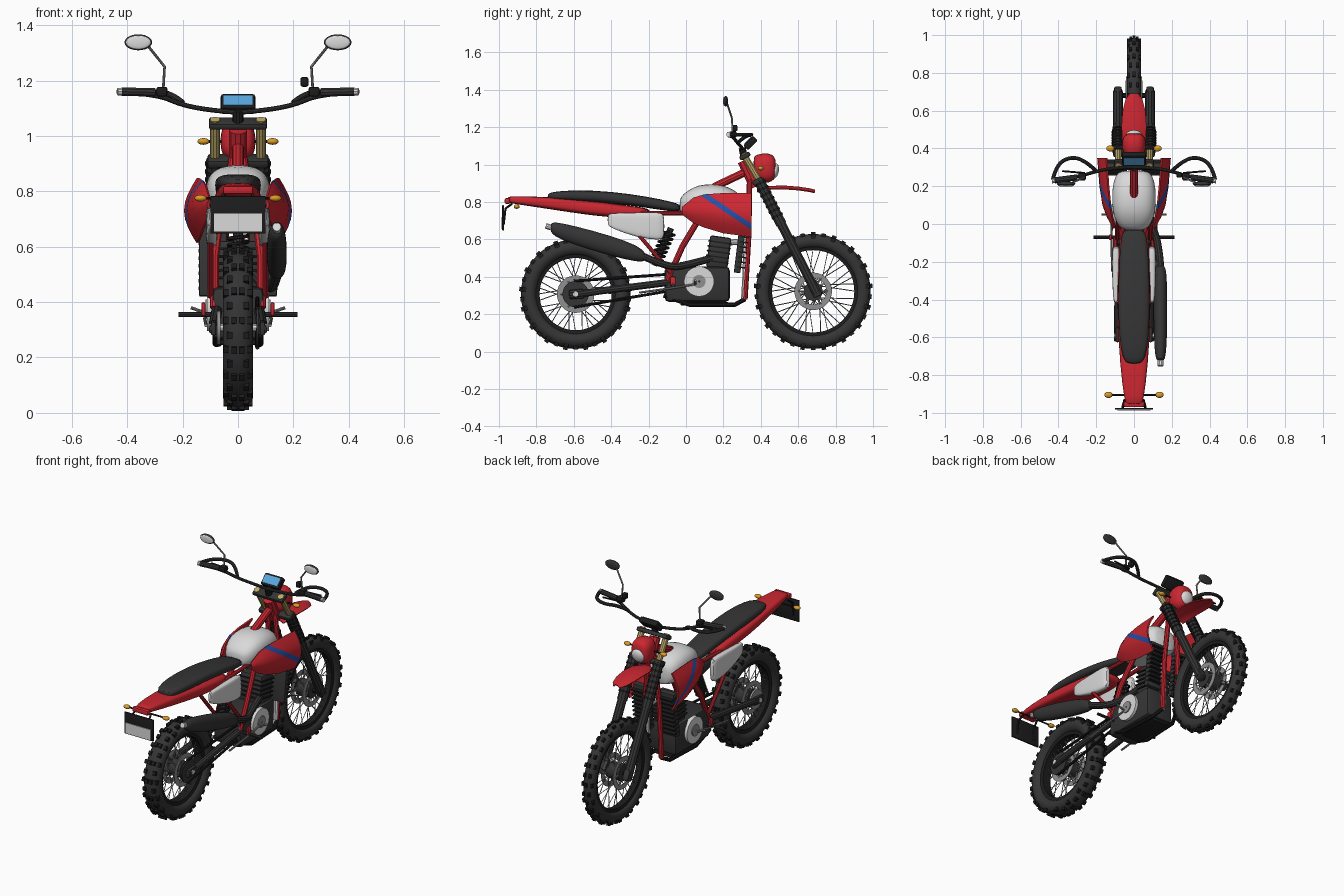
import bpy, bmesh, math
from math import sin, cos, pi, radians
from mathutils import Matrix, Vector

cube = bpy.data.objects.get("Cube")
if cube:
    bpy.data.objects.remove(cube)


def material(name, r, g, b):
    m = bpy.data.materials.new(name)
    m.use_nodes = True
    m.diffuse_color = (r, g, b, 1)
    m.node_tree.nodes["Principled BSDF"].inputs["Base Color"].default_value = (r, g, b, 1)
    return m


red = material("red plastic", .6, .02, .03)
dark = material("dark grey", .035, .035, .035)
black = material("black", .012, .012, .012)
white = material("light grey", .7, .7, .7)
metal = material("metal grey", .28, .28, .28)
gold = material("gold fork", .52, .4, .14)
amber = material("amber", .7, .33, .02)
blue = material("stripe blue", .02, .08, .4)
screen = material("screen blue", .1, .38, .72)
made = []


def finish(name, bm, *mats):
    me = bpy.data.meshes.new(name)
    bmesh.ops.recalc_face_normals(bm, faces=bm.faces)
    bm.to_mesh(me)
    bm.free()
    ob = bpy.data.objects.new(name, me)
    bpy.context.collection.objects.link(ob)
    for m in mats:
        me.materials.append(m)
    made.append(ob)
    return ob


def box(name, loc, size, mat, tilt=0, bevel=.008):
    bm = bmesh.new()
    bmesh.ops.create_cube(bm, size=1, matrix=Matrix.Translation(loc) @ Matrix.Rotation(radians(tilt), 4, 'X') @ Matrix.Diagonal((*size, 1)))
    ob = finish(name, bm, mat)
    if bevel:
        mod = ob.modifiers.new("bevel", 'BEVEL')
        mod.width, mod.segments = bevel, 2
    return ob


def ball(name, loc, size, mat, tilt=0):
    bm = bmesh.new()
    bmesh.ops.create_uvsphere(bm, u_segments=20, v_segments=12, radius=1, matrix=Matrix.Translation(loc) @ Matrix.Rotation(radians(tilt), 4, 'X') @ Matrix.Diagonal((*size, 1)))
    return finish(name, bm, mat)


def tubes(name, paths, r, mat, smooth=False, cyclic=False):
    """Round bars along one or more paths."""
    cu = bpy.data.curves.new(name, 'CURVE')
    cu.dimensions, cu.bevel_depth, cu.use_fill_caps = '3D', r, True
    cu.bevel_resolution = 0 if r < .004 else 3
    for path in paths:
        sp = cu.splines.new('NURBS' if smooth else 'POLY')
        sp.points.add(len(path) - 1)
        for p, co in zip(sp.points, path):
            p.co = (*co, 1)
        sp.use_cyclic_u = cyclic
        if smooth:
            sp.use_endpoint_u, sp.order_u, sp.resolution_u = True, 3, 6
    cu.materials.append(mat)
    ob = bpy.data.objects.new(name, cu)
    bpy.context.collection.objects.link(ob)
    made.append(ob)
    return ob


def loft(name, sections, mat, power=2.5, x=0):
    """Skin of superellipse sections (y, z, half width, half height)."""
    bm, n, rings = bmesh.new(), 20, []
    for y, z, w, h in sections:
        ring = []
        for k in range(n):
            c, s = cos(2 * pi * k / n), sin(2 * pi * k / n)
            ring.append(bm.verts.new((x + w * math.copysign(abs(c) ** (2 / power), c), y, z + h * math.copysign(abs(s) ** (2 / power), s))))
        rings.append(ring)
    for a, b in zip(rings, rings[1:]):
        for k in range(n):
            bm.faces.new((a[k], a[(k + 1) % n], b[(k + 1) % n], b[k]))
    bm.faces.new(rings[0])
    bm.faces.new(rings[-1])
    ob = finish(name, bm, mat)
    ob.modifiers.new("smooth", 'SUBSURF').levels = 1
    return ob


def lathe(name, profile, y, z, mat, x=0):
    """Closed (x, radius) profile spun about a wheel axle."""
    bm, n = bmesh.new(), 48
    rings = [[bm.verts.new((x + px, y + r * cos(2 * pi * k / n), z + r * sin(2 * pi * k / n))) for px, r in profile] for k in range(n)]
    m = len(profile)
    for k in range(n):
        a, b = rings[k], rings[(k + 1) % n]
        for j in range(m):
            bm.faces.new((a[j], a[(j + 1) % m], b[(j + 1) % m], b[j]))
    return finish(name, bm, mat)


def disc(name, x, y, z, r, t, mat, hole=.004):
    return lathe(name, [(-t, hole), (-t, r), (t, r), (t, hole)], y, z, mat, x)


# Wheels: tyre with knobs, rim, spokes, hub and brake disc
def wheel(name, y, z, outer, inner, w, rows):
    mid, h = (outer + inner) / 2, (outer - inner) / 2
    lathe(name + "_tyre", [(w * cos(a), mid + h * sin(a)) for a in (2 * pi * k / 16 for k in range(16))], y, z, dark)
    lathe(name + "_rim", [(-w * .6, inner + .012), (-w * .5, inner - .01), (w * .5, inner - .01), (w * .6, inner + .012)], y, z, black)
    bm = bmesh.new()
    count = 34
    for k in range(count):
        for x in rows[k % 2]:
            r = mid + h * math.sqrt(1 - (x / w) ** 2)
            bmesh.ops.create_cube(bm, size=1, matrix=Matrix.Translation((x, y, z)) @ Matrix.Rotation(2 * pi * k / count, 4, 'X') @ Matrix.Translation((0, 0, r)) @ Matrix.Diagonal((w * .36, .024, .022, 1)))
    finish(name + "_knobs", bm, black)
    spokes = []
    for k in range(36):
        a, s = 2 * pi * k / 36, (-1, 1)[k % 2]
        b = a + (.7 if k % 4 < 2 else -.7)
        spokes.append([(s * .035, y + .045 * cos(b), z + .045 * sin(b)), (0, y + inner * cos(a), z + inner * sin(a))])
    tubes(name + "_spokes", spokes, .0025, metal)
    disc(name + "_hub", 0, y, z, .05, .045, dark)
    for s in (-1, 1):
        disc(name + "_brake_disc", s * .04, y, z, .1, .002, metal, .07)
        for k in range(6):
            a = k * pi / 3
            tubes(name + "_disc_arm", [[(s * .04, y, z), (s * .04, y + .08 * cos(a), z + .08 * sin(a))]], .005, metal)


wheel("rear_wheel", -.59, .307, .293, .203, .055, [(-.043, -.014, .014, .043), (-.03, .03)])
wheel("front_wheel", .68, .322, .307, .23, .038, [(-.03, 0, .03), (-.017, .017)])
tubes("rear_axle", [[(-.105, -.59, .307), (.105, -.59, .307)]], .014, white)
tubes("front_axle", [[(-.1, .68, .322), (.1, .68, .322)]], .014, black)
disc("rear_sprocket", .07, -.59, .307, .07, .004, dark)
disc("rear_drum_cover", -.07, -.59, .307, .06, .006, metal)
tubes("chain", [[(.07, -.6, .377), (.07, .0, .42)], [(.07, -.6, .237), (.07, .0, .34)]], .008, black)

# Engine block, cylinder and round covers
box("engine_case", (0, .06, .36), (.19, .35, .19), dark, 0, .025)
box("cylinder", (0, .175, .53), (.15, .115, .17), dark, -8, .012)
for k in range(5):
    box("cylinder_fin", (0, .165 + k * .004, .48 + k * .026), (.165, .125, .008), black, -8, 0)
box("bash_plate", (0, .1, .255), (.13, .26, .02), black)
tubes("header_pipe", [[(.045, .22, .58), (.045, .31, .6), (.045, .325, .5), (.045, .31, .28)]], .017, white, True)

# Paired parts on both sides
STRIPE = Vector((0, .547, .837))
COLUMNS = [(-.02, .735, .77, .10, .108), (.04, .69, .82, .115, .14), (.1, .665, .838, .125, .162),
           (.2, .635, .845, .135, .178), (.35, .615, .845, .145, .19)]


def shroud(s):
    bm, rows, grid = bmesh.new(), 8, []
    for y, lo, hi, edge, mid in COLUMNS:
        grid.append([bm.verts.new((s * (edge + (mid - edge) * sin(pi * v / rows)), y, lo + (hi - lo) * v / rows)) for v in range(rows + 1)])
    for a, b in zip(grid, grid[1:]):
        for v in range(rows):
            bm.faces.new((a[v], b[v], b[v + 1], a[v + 1]))
    for d in (.739, .765):
        bmesh.ops.bisect_plane(bm, geom=bm.verts[:] + bm.edges[:] + bm.faces[:], plane_co=STRIPE * d, plane_no=STRIPE)
    for f in bm.faces:
        f.material_index = int(abs(f.calc_center_median().dot(STRIPE) - .752) < .013)
    ob = finish("tank_shroud", bm, red, blue)
    mod = ob.modifiers.new("thickness", 'SOLIDIFY')
    mod.thickness, mod.offset = .01, 0


for s in (-1, 1):
    shroud(s)
    disc("engine_cover", s * .1, .07, .375, .08, .012, white)
    disc("engine_cover_hub", s * .112, .07, .375, .035, .006, metal)
    box("radiator", (s * .09, .29, .56), (.1, .035, .28), dark, -7, .005)
    for k in range(9):
        box("radiator_fin", (s * .09, .295 + k * .003, .45 + k * .027), (.104, .045, .008), black, -7, 0)
    # frame
    tubes("down_tube", [[(s * .02, .34, .92), (s * .05, .335, .62), (s * .05, .315, .28)]], .015, red)
    tubes("lower_cradle", [[(s * .05, .315, .28), (s * .07, .26, .25), (s * .08, .02, .25), (s * .08, -.12, .3)]], .012, black)
    tubes("seat_post", [[(s * .06, .1, .76), (s * .085, -.02, .56), (s * .085, -.1, .38)]], .016, red)
    tubes("rear_stay", [[(s * .1, -.3, .68), (s * .1, -.08, .42)]], .011, red)
    tubes("subframe_rail", [[(s * .06, .05, .74), (s * .075, -.35, .74), (s * .05, -.75, .78)]], .012, red)
    # swingarm and pegs
    tubes("swingarm", [[(s * .085, -.62, .3), (s * .085, -.45, .325), (s * .075, -.05, .375)]], .02, dark)
    box("axle_plate", (s * .088, -.585, .307), (.02, .08, .05), dark, 5)
    tubes("foot_peg", [[(s * .09, -.07, .355), (s * .215, -.07, .355)]], .009, dark)
    box("peg_bracket", (s * .125, -.07, .375), (.015, .03, .05), red)
    tubes("foot_lever", [[(s * .115, .05, .36), (s * .12, -.07, .34), (s * .115, -.25, .315)], [(s * .115, .05, .36), (s * .17, .05, .38)]], .006, metal)
    # side panel
    loft("side_panel", [(-.42, .705, .008, .03), (-.4, .70, .016, .04), (-.26, .675, .022, .068),
                        (-.135, .67, .022, .075), (-.115, .67, .012, .065)], white, 4, s * .095)
    # fork
    tubes("fork_lower", [[(s * .085, .7, .31), (s * .085, .5, .7)]], .026, dark)
    tubes("fork_boot", [[(s * .085, .51, .68), (s * .085, .39, .915)]], .03, dark)
    for k in range(7):
        p = Vector((s * .085, .49 - k * .015, .72 + k * .029))
        tubes("boot_ring", [[p, p + Vector((0, -.006, .012))]], .034, black)
    tubes("fork_upper", [[(s * .083, .39, .915), (s * .083, .305, 1.06)]], .018, gold)
    box("fork_foot", (s * .085, .695, .322), (.04, .05, .06), dark, 25)
    # bar, grip, hand guard, mirror
    tubes("handlebar", [[(0, .3, 1.085), (s * .08, .3, 1.09), (s * .2, .28, 1.11), (s * .29, .25, 1.15), (s * .43, .23, 1.16)]], .009, dark, True)
    tubes("grip", [[(s * .3, .247, 1.157), (s * .42, .231, 1.16)]], .016, dark)
    tubes("bar_end", [[(s * .42, .231, 1.16), (s * .435, .229, 1.16)]], .014, white)
    tubes("hand_guard", [[(s * .43, .235, 1.16), (s * .41, .32, 1.16), (s * .32, .36, 1.16), (s * .24, .32, 1.155), (s * .2, .28, 1.12)]], .01, dark, True)
    tubes("lever", [[(s * .26, .27, 1.155), (s * .38, .28, 1.155)]], .005, black)
    box("switch_block", (s * .275, .25, 1.16), (.04, .04, .035), black)
    tubes("mirror_stalk", [[(s * .27, .25, 1.17), (s * .265, .245, 1.25), (s * .325, .22, 1.325)]], .005, metal)
    ball("mirror_shell", (s * .36, .213, 1.338), (.05, .012, .029), dark)
    ball("mirror_glass", (s * .36, .203, 1.338), (.044, .005, .024), white)
    # indicators
    for n, y, z, x in (("front", .4, .98, .125), ("rear", -.905, .775, .135)):
        tubes(n + "_indicator_stem", [[(s * .03, y, z), (s * x, y, z)]], .005, black)
        ball(n + "_indicator", (s * x, y, z), (.022, .016, .012), amber)
box("brake_reservoir", (.24, .26, 1.195), (.03, .03, .035), black)

# Frame spine, steering head, clamps
tubes("backbone", [[(0, .34, .97), (0, .16, .885), (0, -.02, .74)]], .022, red)
tubes("steering_head", [[(0, .305, 1.02), (0, .37, .88)]], .032, red)
box("top_clamp", (0, .315, 1.045), (.21, .06, .025), dark, 28)
box("lower_clamp", (0, .385, .91), (.22, .06, .03), dark, 28)
tubes("bar_clamp", [[(0, .31, 1.04), (0, .3, 1.09)]], .02, black)
box("instrument_case", (0, .345, 1.115), (.125, .035, .075), black, -45)
box("instrument_screen", (0, .3315, 1.1285), (.105, .004, .05), screen, -45, 0)

# Rear shock with spring
low, high = Vector((0, -.17, .46)), Vector((0, -.08, .66))
tubes("shock_body", [[low, high]], .018, dark)
coil = [low.lerp(high, .1 + .8 * k / 84) + Vector((.034 * cos(k * pi / 6), .034 * sin(k * pi / 6), 0)) for k in range(85)]
tubes("shock_spring", [coil], .007, black)

# Tank, seat, tail
loft("fuel_tank", [(-.035, .78, .04, .03), (-.02, .785, .08, .055), (.04, .80, .108, .082), (.1, .805, .117, .092),
                   (.19, .80, .117, .095), (.26, .785, .1, .08), (.285, .78, .07, .06)], white)
loft("seat", [(-.74, .83, .03, .012), (-.72, .832, .06, .022), (-.6, .835, .08, .03), (-.4, .825, .085, .032),
              (-.2, .798, .08, .03), (-.08, .775, .07, .027), (-.025, .765, .06, .02)], dark, 3)
loft("tail_fairing", [(-.955, .812, .04, .012), (-.94, .812, .05, .02), (-.75, .797, .075, .032), (-.5, .765, .088, .04),
                      (-.3, .745, .088, .035), (-.18, .74, .08, .025)], red, 3.5)
box("tail_light", (0, -.955, .805), (.11, .03, .03), red)
tubes("plate_bracket", [[(s * .05, -.93, .79), (s * .06, -.965, .765), (s * .06, -.975, .68)] for s in (-1, 1)], .006, black)
box("plate_holder", (0, -.978, .715), (.2, .01, .135), black, 0, .003)
box("number_plate", (0, -.985, .687), (.175, .005, .065), white, 0, 0)

# Exhaust on one side
loft("muffler", [(-.725, .663, .018, .022), (-.705, .655, .028, .04), (-.6, .622, .036, .052), (-.4, .565, .037, .055),
                 (-.25, .52, .034, .045), (-.215, .505, .02, .02)], dark, 2, .14)
tubes("muffler_tip", [[(.14, -.72, .662), (.14, -.75, .672)]], .016, white)
tubes("exhaust_link", [[(.14, -.23, .51), (.13, -.1, .45), (.09, .0, .46), (.06, .14, .5)]], .02, dark, True)

# Headlamp cowl and front mudguard
loft("headlamp_cowl", [(.36, .99, .04, .05), (.375, .985, .058, .068), (.42, .98, .066, .083), (.46, .982, .06, .075), (.482, .982, .04, .05)], red)
ball("headlamp_lens", (0, .474, .965), (.042, .022, .042), white, -12)
bm = bmesh.new()
grid = []
for y, z, w in ((.38, .87, .05), (.44, .885, .062), (.52, .888, .066), (.6, .882, .06), (.66, .873, .045), (.69, .866, .022)):
    grid.append([bm.verts.new((w * k / 4, y, z - .014 * (k / 4) ** 2)) for k in range(-4, 5)])
for a, b in zip(grid, grid[1:]):
    for k in range(8):
        bm.faces.new((a[k], a[k + 1], b[k + 1], b[k]))
guard = finish("front_mudguard", bm, red)
guard.modifiers.new("thickness", 'SOLIDIFY').thickness = .007

# Turn curves into meshes and shade everything
bpy.ops.object.select_all(action='DESELECT')
for ob in made:
    ob.select_set(True)
bpy.context.view_layer.objects.active = next(o for o in made if o.type == 'CURVE')
bpy.ops.object.convert(target='MESH')
bpy.ops.object.shade_smooth_by_angle(angle=radians(35))
